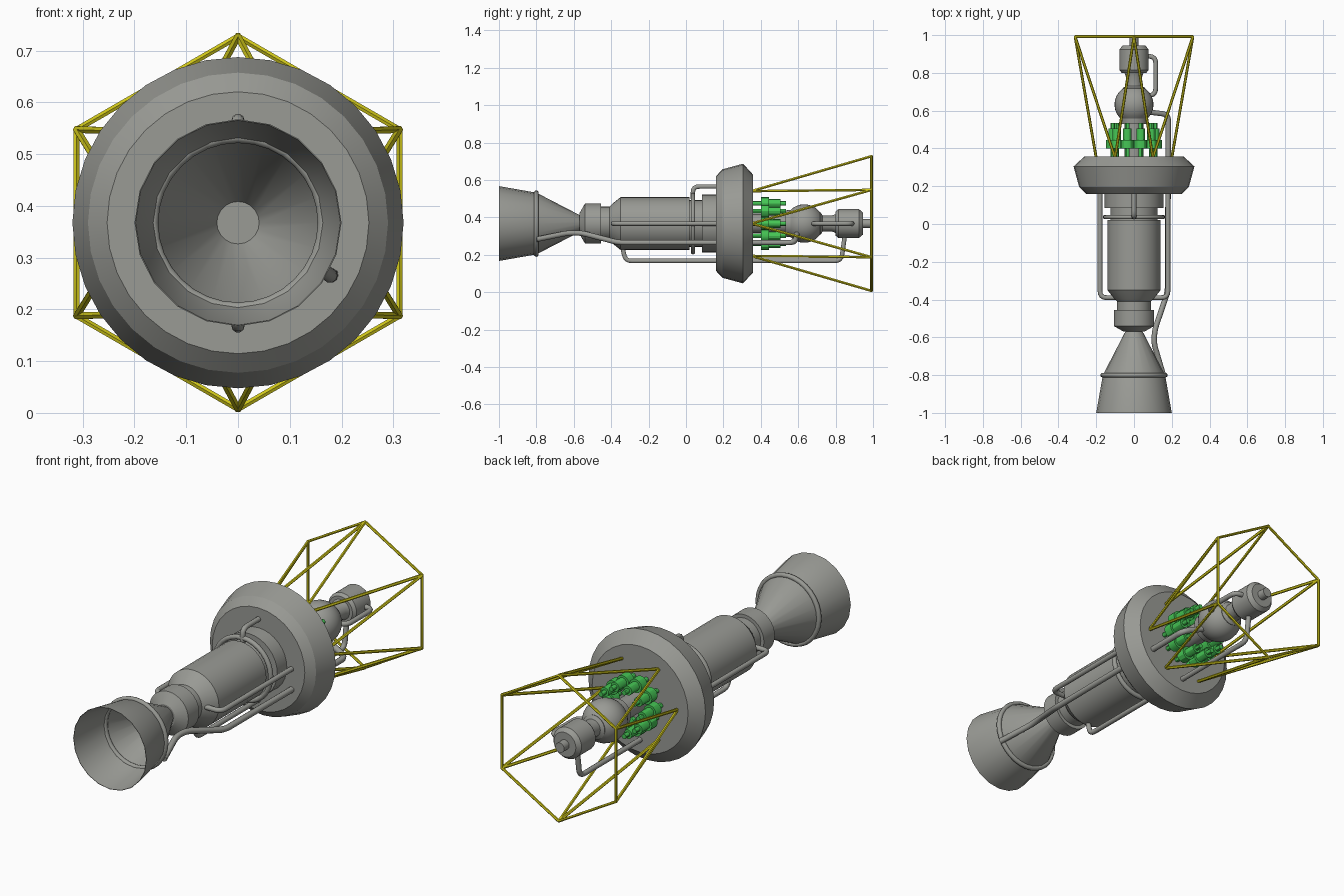
import bpy, bmesh, math
from mathutils import Vector

if "Cube" in bpy.data.objects:
    bpy.data.objects.remove(bpy.data.objects["Cube"])

CZ = 0.3675  # height of the engine axis


def material(name, rgb):
    m = bpy.data.materials.new(name)
    m.diffuse_color = (*rgb, 1)
    m.use_nodes = True
    m.node_tree.nodes["Principled BSDF"].inputs["Base Color"].default_value = m.diffuse_color
    return m


GREY = material("grey_metal", (0.32, 0.325, 0.30))
GREEN = material("green_valve", (0.06, 0.56, 0.09))
YELLOW = material("yellow_truss", (0.62, 0.56, 0.01))


def finish(ob, mat, angle=30):
    ob.data.materials.clear()
    ob.data.materials.append(mat)
    bpy.ops.object.select_all(action='DESELECT')
    ob.select_set(True)
    bpy.context.view_layer.objects.active = ob
    bpy.ops.object.shade_smooth_by_angle(angle=math.radians(angle))
    return ob


def lathe(name, profile, segs=32, mat=GREY, x=0, z=0):
    """Revolve (y, radius) points around a line parallel to y."""
    bm = bmesh.new()
    rings = []
    for y, r in profile:
        if r == 0:
            rings.append([bm.verts.new((x, y, CZ + z))] * segs)
        else:
            rings.append([bm.verts.new((x + r * math.sin(a), y, CZ + z + r * math.cos(a)))
                          for a in (2 * math.pi * i / segs for i in range(segs))])
    for a, b in zip(rings, rings[1:]):
        for i in range(segs):
            j = (i + 1) % segs
            bm.faces.new(list(dict.fromkeys((a[i], a[j], b[j], b[i]))))
    bmesh.ops.recalc_face_normals(bm, faces=bm.faces)
    me = bpy.data.meshes.new(name)
    bm.to_mesh(me)
    bm.free()
    ob = bpy.data.objects.new(name, me)
    bpy.context.collection.objects.link(ob)
    return finish(ob, mat)


def pipe(name, points, radius=0.0125, bend=0.035, mat=GREY, cyclic=False, res=3):
    """Tube through points (x, y, z relative to axis) with rounded corners."""
    p = [Vector((a, b, c + CZ)) for a, b, c in points]
    path = p[:]
    if bend:
        path = [p[0]]
        for a, b, c in zip(p, p[1:], p[2:]):
            s = b + (a - b).normalized() * min(bend, (a - b).length * 0.45)
            e = b + (c - b).normalized() * min(bend, (c - b).length * 0.45)
            path += [s * (1 - t) ** 2 + b * 2 * t * (1 - t) + e * t * t
                     for t in (0, 0.25, 0.5, 0.75, 1)]
        path.append(p[-1])
    cu = bpy.data.curves.new(name, 'CURVE')
    cu.dimensions = '3D'
    cu.bevel_depth, cu.bevel_resolution, cu.use_fill_caps = radius, res, True
    sp = cu.splines.new('POLY')
    sp.points.add(len(path) - 1)
    for q, v in zip(sp.points, path):
        q.co = (*v, 1)
    sp.use_cyclic_u = cyclic
    ob = bpy.data.objects.new(name, cu)
    bpy.context.collection.objects.link(ob)
    bpy.ops.object.select_all(action='DESELECT')
    ob.select_set(True)
    bpy.context.view_layer.objects.active = ob
    bpy.ops.object.convert(target='MESH')
    return finish(bpy.context.object, mat, 50)


def ring(name, y, major, minor):
    bpy.ops.mesh.primitive_torus_add(location=(0, y, CZ), rotation=(math.pi / 2, 0, 0),
                                     major_radius=major, minor_radius=minor,
                                     major_segments=32, minor_segments=10)
    ob = bpy.context.object
    ob.name = name
    finish(ob, GREY, 60)


# Hollow nozzle, closed at the throat
lathe("nozzle", [(-0.57, 0), (-0.57, 0.046), (-0.80, 0.165), (-1, 0.2),
                 (-1, 0.198), (-0.80, 0.162), (-0.575, 0.041), (-0.575, 0)], 20)
ring("nozzle_ring", -0.80, 0.166, 0.012)

# Chamber and main body
lathe("combustion_chamber", [(-0.57, 0), (-0.57, 0.055), (-0.54, 0.107), (-0.455, 0.107),
                             (-0.455, 0.09), (-0.40, 0.09), (-0.40, 0)])
lathe("main_body", [(-0.41, 0), (-0.41, 0.09), (-0.395, 0.105), (-0.35, 0.141), (0.02, 0.141),
                    (0.02, 0.125), (0.085, 0.125), (0.085, 0.155), (0.18, 0.155), (0.18, 0)])
ring("body_ring", 0.037, 0.153, 0.012)

# Wide collar
lathe("collar", [(0.16, 0), (0.16, 0.253), (0.195, 0.29), (0.305, 0.32), (0.358, 0.262), (0.358, 0)])

# Turbopump behind the collar
ball = [(0.632 + 0.103 * math.sin(a), 0.103 * math.cos(a))
        for a in (math.radians(d) for d in range(-45, 56, 10))]
lathe("turbopump", [(0.35, 0), (0.35, 0.05), (0.53, 0.05), (0.53, 0.07)] + ball +
      [(0.72, 0.06), (0.73, 0.043), (0.78, 0.043), (0.80, 0.05), (0.80, 0.065), (0.815, 0.077),
       (0.925, 0.077), (0.945, 0.06), (0.945, 0.024), (0.985, 0.024), (0.985, 0)])

# Ring of green valves
for i in range(10):
    a = 2 * math.pi * i / 10
    lathe(f"valve_{i + 1}", [(0.35, 0.012), (0.40, 0.012), (0.40, 0.034), (0.445, 0.034),
                             (0.445, 0.023), (0.505, 0.023), (0.505, 0.012), (0.535, 0.012), (0.535, 0)],
          12, GREEN, 0.113 * math.cos(a), 0.113 * math.sin(a))

# Pipework
for s, n in ((1, "right"), (-1, "left")):
    pipe(f"side_pipe_{n}", [(s * 0.08, -0.39, 0), (s * 0.18, -0.39, 0), (s * 0.18, 0.18, 0)])
pipe("top_pipe", [(0, 0.037, 0.13), (0, 0.037, 0.198), (0, 0.18, 0.198)])
pipe("bottom_pipe", [(0, -0.34, -0.12), (0, -0.325, -0.2), (0, 0.83, -0.2), (0, 0.85, -0.06)])
pipe("exhaust_pipe", [(0.155, -0.80, -0.085), (0.105, -0.63, -0.05), (0.11, -0.56, -0.05),
                      (0.178, -0.36, -0.102), (0.182, 0.58, -0.102), (0.06, 0.595, -0.05)], 0.0145)
pipe("pump_pipe", [(0.05, 0.89, 0), (0.115, 0.885, 0), (0.115, 0.685, 0), (0.05, 0.675, 0)])

# Yellow truss: hexagon and paired struts
def polar(r, deg, y):
    a = math.radians(deg)
    return (r * math.cos(a), y, r * math.sin(a))


pipe("truss_hexagon", [polar(0.36, 30 + 60 * k, 0.992) for k in range(6)], 0.0075, 0, YELLOW, True, 1)
for k in range(6):
    for side in (-30, 30):
        d = 30 + 60 * k
        pipe(f"strut_{k + 1}_{'a' if side < 0 else 'b'}",
             [polar(0.2, d + side, 0.35), polar(0.36, d, 0.992)], 0.0075, 0, YELLOW, False, 1)
